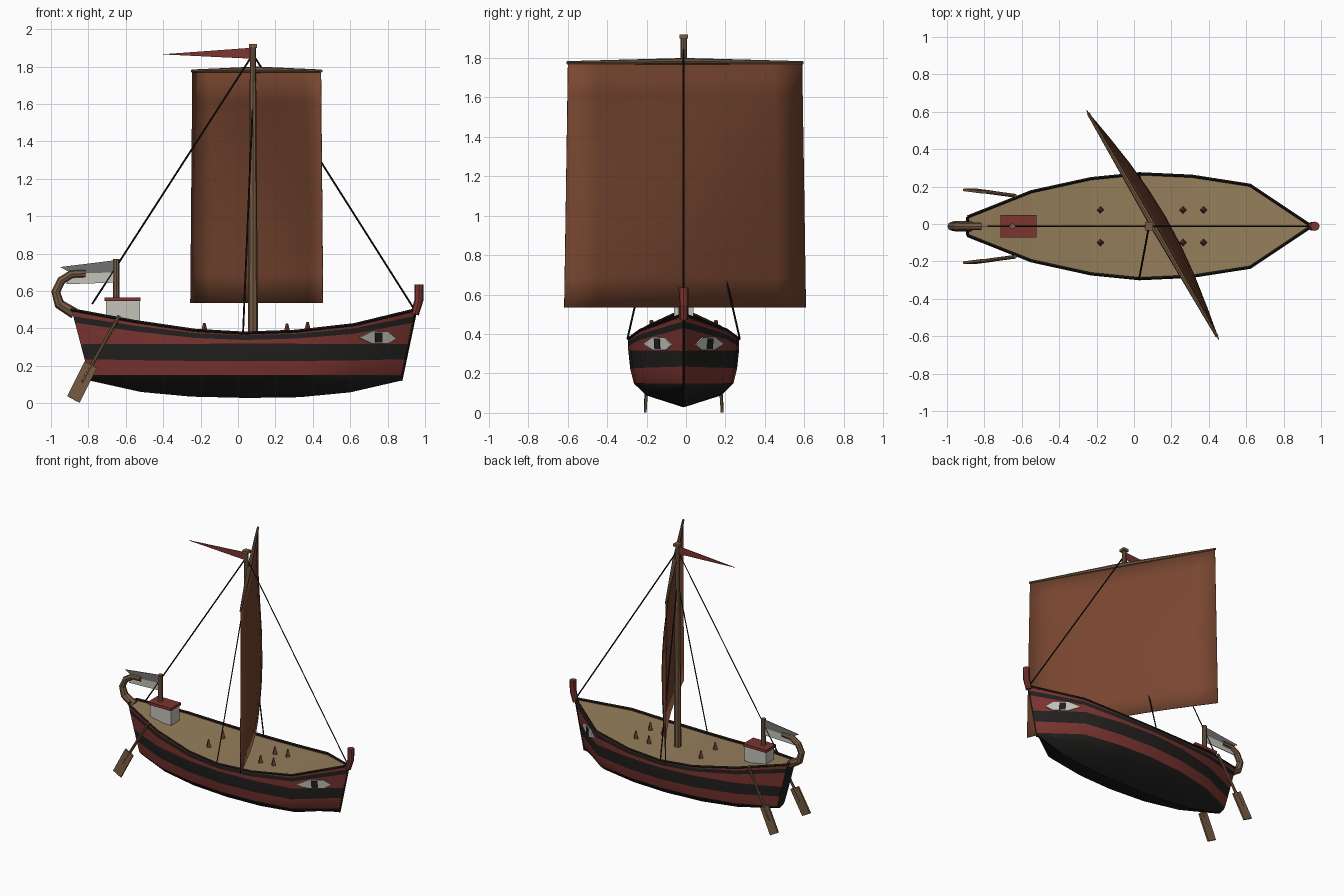
import bpy, bmesh, math
from mathutils import Vector

if "Cube" in bpy.data.objects:
    bpy.data.objects.remove(bpy.data.objects["Cube"])

CY = -0.012  # centreline of the boat


def mat(name, r, g, b):
    m = bpy.data.materials.new(name)
    m.diffuse_color = (r, g, b, 1)
    m.use_nodes = True
    m.node_tree.nodes["Principled BSDF"].inputs["Base Color"].default_value = m.diffuse_color
    return m


RED = mat("red_paint", .2, .035, .03)
BLACK = mat("black_paint", .016, .015, .014)
WOOD = mat("wood", .18, .105, .055)
DECK = mat("deck_wood", .3, .21, .105)
SAIL = mat("sail_cloth", .19, .062, .03)
ROPE = mat("rope", .012, .01, .008)
WHITE = mat("white_paint", .55, .54, .49)
GREY = mat("grey_cloth", .17, .17, .17)
PEG = mat("peg_wood", .16, .05, .03)


def mesh_obj(name, verts, faces, mats, idx=None, thick=0, smooth=None):
    me = bpy.data.meshes.new(name)
    me.from_pydata([(x, y + CY, z) for x, y, z in verts], [], faces)
    for m in mats:
        me.materials.append(m)
    if idx:
        me.polygons.foreach_set("material_index", idx)
    bm = bmesh.new()
    bm.from_mesh(me)
    bmesh.ops.remove_doubles(bm, verts=bm.verts, dist=1e-5)
    bmesh.ops.recalc_face_normals(bm, faces=bm.faces)
    bm.to_mesh(me)
    bm.free()
    ob = bpy.data.objects.new(name, me)
    bpy.context.collection.objects.link(ob)
    if thick:
        s = ob.modifiers.new("thickness", 'SOLIDIFY')
        s.thickness, s.offset = thick, 0
    if smooth:
        activate(ob)
        bpy.ops.object.shade_smooth_by_angle(angle=math.radians(smooth))
    return ob


def activate(ob):
    bpy.ops.object.select_all(action='DESELECT')
    ob.select_set(True)
    bpy.context.view_layer.objects.active = ob


def tube(name, pts, radii, m, res=2):
    """Tube through points; radii is one number or one per point."""
    cu = bpy.data.curves.new(name, 'CURVE')
    cu.dimensions, cu.bevel_depth, cu.bevel_resolution = '3D', 1, res
    cu.use_fill_caps = True
    sp = cu.splines.new('POLY')
    sp.points.add(len(pts) - 1)
    for i, (p, (x, y, z)) in enumerate(zip(sp.points, pts)):
        p.co = (x, y + CY, z, 1)
        p.radius = radii if isinstance(radii, (int, float)) else radii[i]
    cu.materials.append(m)
    ob = bpy.data.objects.new(name, cu)
    bpy.context.collection.objects.link(ob)
    activate(ob)
    bpy.ops.object.convert(target='MESH')
    bpy.ops.object.shade_flat()


def box(name, x0, x1, hy, z0, z1, m):
    v = [(x, y, z) for x in (x0, x1) for y in (-hy, hy) for z in (z0, z1)]
    f = [(0, 1, 3, 2), (4, 6, 7, 5), (0, 4, 5, 1), (2, 3, 7, 6), (0, 2, 6, 4), (1, 5, 7, 3)]
    mesh_obj(name, v, f, [m])


# Hull stations: sheer x, keel x, half width, sheer z, keel z
ST = [(-.89, -.79, .05, .50, .12), (-.55, -.52, .185, .437, .06), (-.23, -.25, .255, .39, .035),
      (.03, .05, .281, .375, .028), (.31, .33, .268, .385, .032), (.62, .60, .22, .42, .058),
      (.95, .87, 0, .50, .12)]
WIDTH = [0, .68, .9, .965, 1, 1, 1, 1]  # width of each plank row


def station(xt, xk, hw, zt, zk):
    s = (zt - .375) / .125
    zs = [zk, (zk + .15) / 2, .15, .225 + .01 * s, .318 - .003 * s,
          .338 + .092 * s, .363 + .102 * s, zt]
    return [(xk + (xt - xk) * (z - zk) / (zt - zk), hw * w, z) for z, w in zip(zs, WIDTH)]


rows = [station(*s) for s in ST]
verts, faces, idx = [], [], []
for side in (-1, 1):
    base = len(verts)
    verts += [(x, y * side, z) for r in rows for x, y, z in r]
    for i in range(6):
        for j, c in enumerate((1, 1, 0, 1, 0, 1, 0)):
            a = base + i * 8 + j
            faces.append((a, a + 8, a + 9, a + 1))
            idx.append(c)
n = len(rows) * 8
for j in range(7):  # stern transom
    faces.append((j, j + 1, n + j + 1, n + j))
    idx.append(1)
mesh_obj("hull", verts, faces, [RED, BLACK], idx, smooth=30)

# Deck and rails
dv = [(s[0], s[2] * .98 * k, s[3] - .012) for s in ST for k in (-1, 1)]
mesh_obj("deck", dv, [(i, i + 2, i + 3, i + 1) for i in range(0, 12, 2)], [DECK])
for side, nm in ((-1, "near"), (1, "far")):
    tube(f"rail_{nm}", [(s[0], s[2] * side, s[3]) for s in ST], .008, ROPE, 0)
tube("stern_rail", [(-.89, -.05, .5), (-.89, .05, .5)], .008, ROPE, 0)
tube("stem_strip", [(.872, 0, .12), (.952, 0, .5)], .007, ROPE, 0)

# Bow post and curled stern ornament
tube("bow_post", [(.945, 0, .475), (.967, 0, .55), (.968, 0, .635)], [.022, .024, .025], RED)
tube("stern_curl", [(-.875, 0, .48), (-.955, 0, .53), (-.974, 0, .595), (-.945, 0, .655),
                    (-.89, 0, .69), (-.815, 0, .693)], [.03, .028, .024, .023, .022, .02], WOOD)

# Stern cabin, ensign post and swallow-tailed flag
box("cabin", -.705, -.525, .05, .43, .548, WHITE)
box("cabin_roof", -.715, -.52, .06, .545, .566, RED)
tube("ensign_post", [(-.65, 0, .55), (-.65, 0, .77)], .017, WOOD)
mesh_obj("ensign", [(-.65, 0, .765), (-.95, 0, .728), (-.885, 0, .692), (-.65, 0, .7),
                    (-.92, 0, .636), (-.65, 0, .645)],
         [(0, 1, 2, 3), (3, 2, 4, 5)], [GREY, WHITE], [0, 1], thick=.005)

# Mast, cap and pennant
tube("mast", [(.08, 0, .35), (.08, 0, 1.9)], [.027, .016], WOOD)
box("mast_cap", .058, .102, .022, 1.9, 1.92, WOOD)
mesh_obj("pennant", [(.07, 0, 1.9), (-.41, 0, 1.865), (.07, 0, 1.842)], [(0, 1, 2)], [RED], thick=.005)

# Yard and bellied sail, braced round at sixty degrees
mid, along, out = Vector((.1, .007, 0)), Vector((.5, -.866, 0)), Vector((.866, .5, 0))
tube("yard", [mid + along * (d * .69) + Vector((0, 0, z))
              for d, z in ((-1, 1.776), (0, 1.783), (1, 1.776))], [.008, .017, .008], WOOD)
NU, NV = 8, 8
sv = []
for j in range(NV + 1):
    v = j / NV
    for i in range(NU + 1):
        u = i / NU
        p = mid + along * ((2 * u - 1) * (.685 + .022 * v))
        p += out * (.08 * math.sin(math.pi * u) * math.sin(.8 * math.pi * v))
        sv.append((p.x, p.y, 1.775 - 1.24 * v))
sf = [(a, a + 1, a + NU + 2, a + NU + 1) for j in range(NV) for a in range(j * (NU + 1), j * (NU + 1) + NU)]
mesh_obj("sail", sv, sf, [SAIL], thick=.005, smooth=30)

# Standing rigging
tube("forestay", [(.08, 0, 1.865), (.95, 0, .49)], .005, ROPE, 0)
tube("backstay", [(.08, 0, 1.865), (-.78, 0, .53)], .005, ROPE, 0)

for side, nm in ((-1, "near"), (1, "far")):
    tube(f"shroud_{nm}", [(.08, 0, 1.63), (.027, .285 * side, .375)], .005, ROPE, 0)

    # Steering oars
    tube(f"oar_shaft_{nm}", [(-.635, .163 * side, .467), (-.835, .19 * side, .11)], .01, WOOD)
    a, b, w = Vector((-.787, .183 * side, .205)), Vector((-.88, .195 * side, .02)), Vector((.033, 0, -.018))
    mesh_obj(f"oar_blade_{nm}", [a - w, a + w, b + w, b - w], [(0, 1, 2, 3)], [WOOD], thick=.014)

    # Four-sided pegs on the deck
    for k, (x, z) in enumerate(((-.18, .365), (.262, .362), (.372, .37))):
        tube(f"peg_{nm}_{k + 1}", [(x, .087 * side, z), (x, .087 * side, z + .065)], [.022, .006], PEG, 0)

    # Painted eyes lying on the bow planks
    def on_bow(x, z, off):
        xb = .87 + .08 * (z - .12) / .38
        return (x + off * .6, side * (.22 * (xb - x) / (xb - .615) + off), z)
    eye = ((.645, .35), (.715, .386), (.8, .381), (.842, .345), (.8, .32), (.715, .318))
    pupil = ((.728, .378), (.765, .378), (.765, .324), (.728, .324))
    mesh_obj(f"eye_{nm}", [on_bow(x, z, .005) for x, z in eye], [tuple(range(6))], [WHITE], thick=.008)
    mesh_obj(f"pupil_{nm}", [on_bow(x, z, .009) for x, z in pupil], [(0, 1, 2, 3)], [BLACK], thick=.008)
